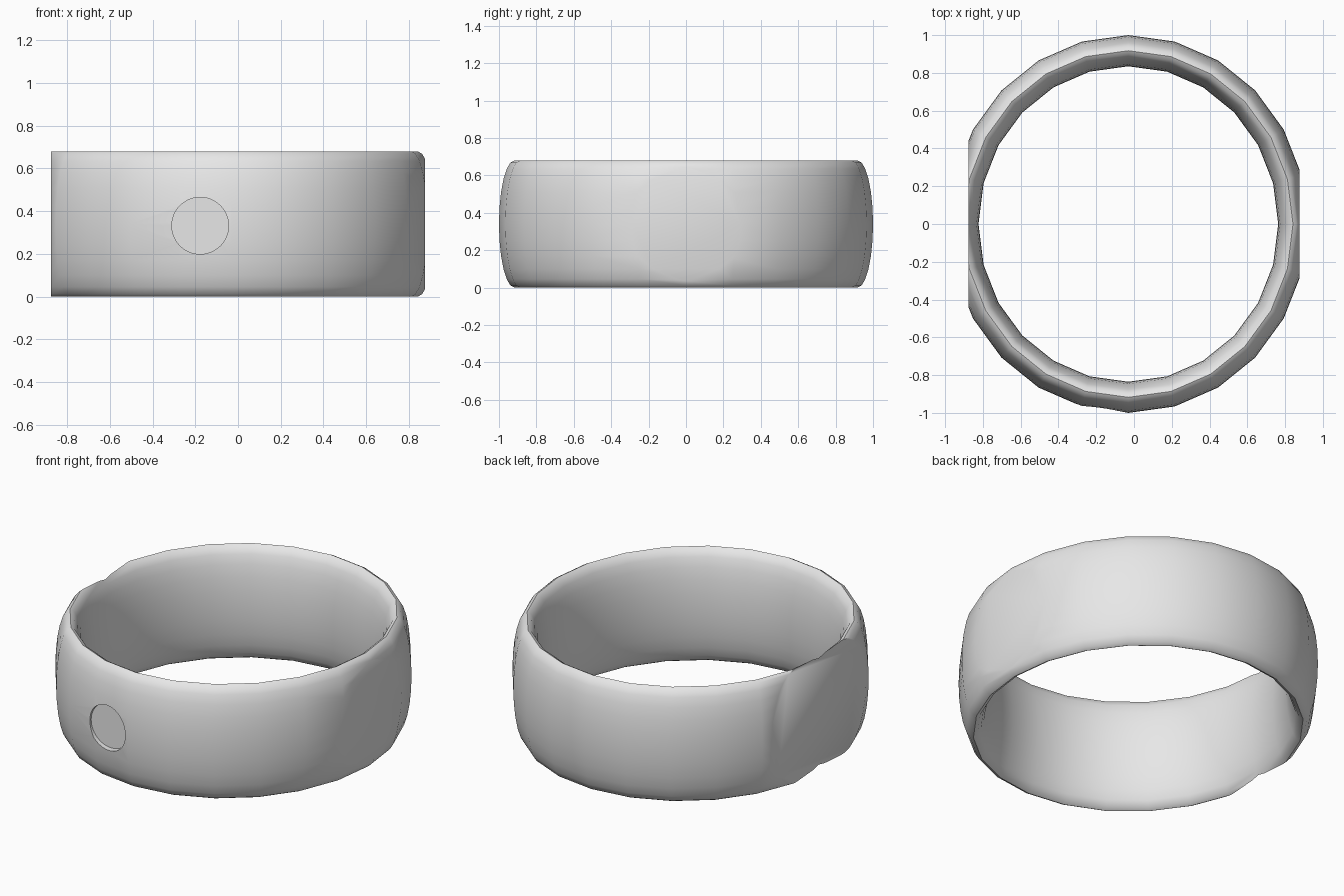
import bpy
from math import radians

# Remove the default object
cube = bpy.data.objects.get("Cube")
if cube:
    bpy.data.objects.remove(cube, do_unlink=True)

CENTRE_X = -0.03   # the band sits off centre because its sides are cut unequally
MID_Z = 0.34

# Single grey material
grey = bpy.data.materials.new("light grey")
grey.use_nodes = True
grey.diffuse_color = (0.8, 0.8, 0.8, 1)
grey.node_tree.nodes["Principled BSDF"].inputs["Base Color"].default_value = (0.8, 0.8, 0.8, 1)

# Band: a torus stretched to an upright elliptical section
bpy.ops.mesh.primitive_torus_add(major_segments=24, minor_segments=24,
                                 major_radius=0.9175, minor_radius=0.0825,
                                 location=(CENTRE_X, 0, MID_Z))
band = bpy.context.object
band.name = "ring_band"
band.scale = (0.95, 1, MID_Z / 0.0825)
bpy.ops.object.transform_apply(location=True, rotation=False, scale=True)
band.data.materials.append(grey)


def cut(cutter):
    """Subtract a helper from the band, then delete the helper."""
    cutter.hide_render = True
    mod = band.modifiers.new("cut", 'BOOLEAN')
    mod.operation = 'DIFFERENCE'
    mod.solver = 'EXACT'
    mod.object = cutter
    bpy.context.view_layer.objects.active = band
    bpy.ops.object.modifier_apply(modifier=mod.name)
    bpy.data.objects.remove(cutter, do_unlink=True)


# Flat faces on both sides
for side in (-1, 1):
    bpy.ops.mesh.primitive_cube_add(size=2, location=(side * 1.875, 0, MID_Z))
    cut(bpy.context.object)

# Shallow round recess in the front
bpy.ops.mesh.primitive_cylinder_add(vertices=48, radius=0.133, depth=0.4,
                                    location=(-0.177, -1.138, 0.332),
                                    rotation=(radians(90), 0, 0))
cut(bpy.context.object)

# Smooth shading with crisp rims
bpy.ops.object.select_all(action='DESELECT')
band.select_set(True)
bpy.context.view_layer.objects.active = band
band.data.materials.clear()
band.data.materials.append(grey)
bpy.ops.object.shade_smooth_by_angle(angle=radians(40))
